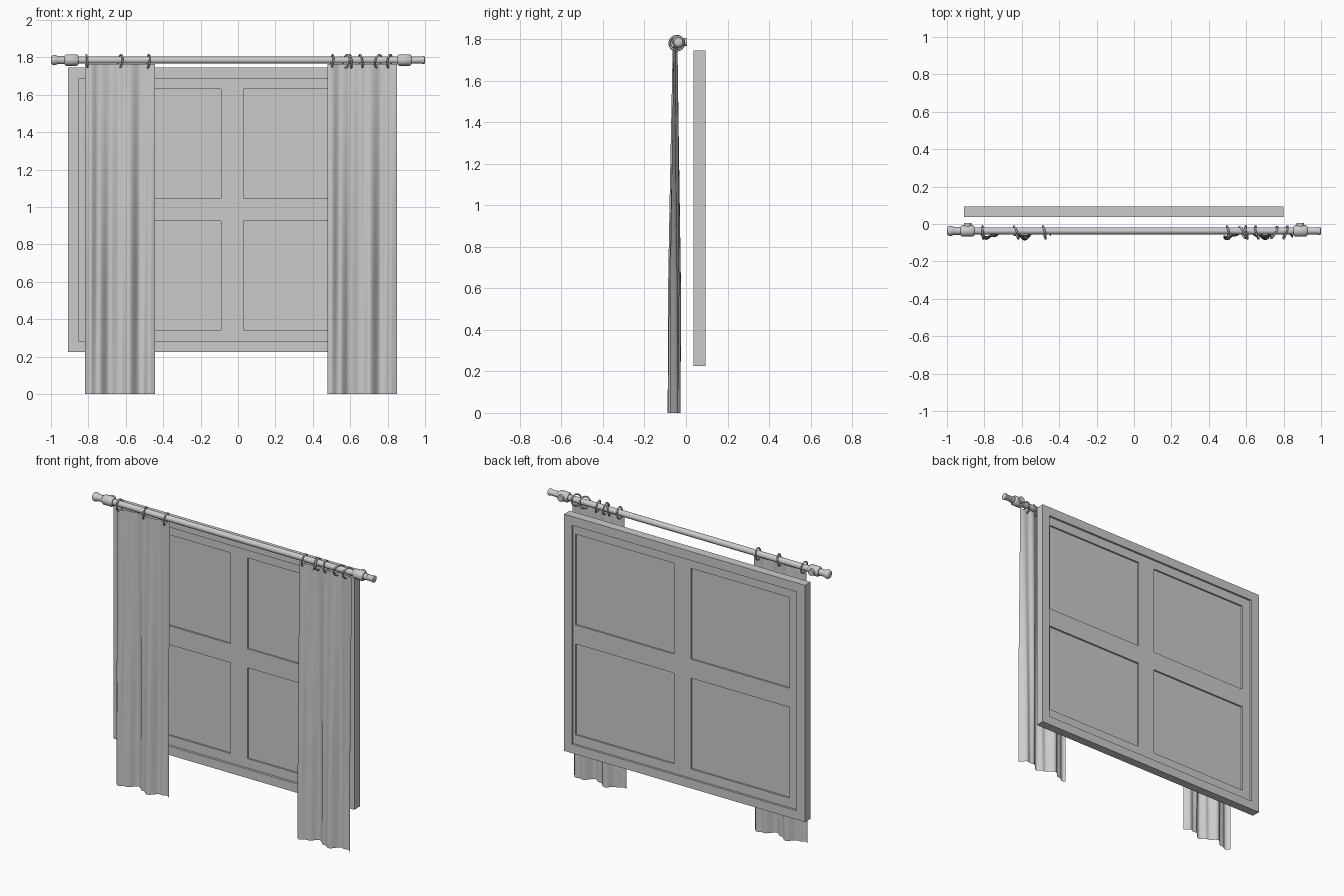
import bpy, bmesh, math
from mathutils import Matrix, Vector

if "Cube" in bpy.data.objects:
    bpy.data.objects.remove(bpy.data.objects["Cube"])

ROD_Y, ROD_Z = -0.037, 1.786


def finish(name, bm, smooth=False):
    bmesh.ops.recalc_face_normals(bm, faces=bm.faces)
    me = bpy.data.meshes.new(name)
    bm.to_mesh(me)
    bm.free()
    ob = bpy.data.objects.new(name, me)
    bpy.context.collection.objects.link(ob)
    if smooth:
        bpy.ops.object.select_all(action='DESELECT')
        ob.select_set(True)
        bpy.context.view_layer.objects.active = ob
        bpy.ops.object.shade_smooth_by_angle(angle=math.radians(40))
    return ob


def lattice(name, xs, zs, y0, y1, holes):
    """Slab on a grid of x and z lines with some cells left open."""
    bm = bmesh.new()
    v = [[bm.verts.new((x, y0, z)) for z in zs] for x in xs]
    for i in range(len(xs) - 1):
        for j in range(len(zs) - 1):
            if (i, j) not in holes:
                bm.faces.new((v[i][j], v[i + 1][j], v[i + 1][j + 1], v[i][j + 1]))
    res = bmesh.ops.extrude_face_region(bm, geom=bm.faces[:] + bm.edges[:] + bm.verts[:])
    moved = [g for g in res['geom'] if isinstance(g, bmesh.types.BMVert)]
    bmesh.ops.translate(bm, verts=moved, vec=(0, y1 - y0, 0))
    bmesh.ops.dissolve_limit(bm, angle_limit=0.01, verts=bm.verts, edges=bm.edges)
    return finish(name, bm)


def lathe_x(name, profile, seg=24):
    """Revolve (x, radius) points about the rod axis."""
    bm = bmesh.new()
    vs = [bm.verts.new((x, ROD_Y, ROD_Z + r)) for x, r in profile]
    es = [bm.edges.new(p) for p in zip(vs, vs[1:])]
    bmesh.ops.spin(bm, geom=vs + es, cent=(0, ROD_Y, ROD_Z), axis=(1, 0, 0),
                   angle=math.tau, steps=seg, use_merge=True)
    bmesh.ops.remove_doubles(bm, verts=bm.verts, dist=1e-5)
    return finish(name, bm, True)


# window: outer frame, sash with four lights (set slightly right), glass
lattice("window_frame", [-0.91, -0.85, 0.745, 0.80], [0.225, 0.282, 1.687, 1.745],
        0.037, 0.093, {(1, 1)})
lattice("window_sash", [-0.85, -0.79, -0.09, 0.03, 0.73, 0.797],
        [0.282, 0.342, 0.925, 1.047, 1.63, 1.687], 0.052, 0.08,
        {(1, 1), (1, 3), (3, 1), (3, 3)})
lattice("window_glass", [-0.80, 0.74], [0.33, 1.64], 0.063, 0.069, set())

# rod and its finials
lathe_x("curtain_rod", [(-0.95, 0), (-0.95, 0.019), (0.95, 0.019), (0.95, 0)])
lathe_x("finial_left", [(-1.0, 0), (-0.999, 0.015), (-0.994, 0.024), (-0.985, 0.028),
                        (-0.974, 0.026), (-0.962, 0.021), (-0.94, 0.021), (-0.93, 0.021), (-0.93, 0)])
lathe_x("finial_right", [(0.93, 0), (0.93, 0.018), (0.98, 0.018), (0.985, 0.021),
                         (0.996, 0.021), (1.0, 0.014), (1.0, 0)])

# wall brackets: collar round the rod with a round mounting boss behind
for side, s in (("left", -1), ("right", 1)):
    lathe_x("bracket_collar_" + side,
            [(s * 0.89 + d, r) for d, r in ((-0.037, 0.018), (-0.037, 0.024), (-0.028, 0.031),
                                            (0.028, 0.031), (0.037, 0.024), (0.037, 0.018))])
    bm = bmesh.new()
    bmesh.ops.create_cone(bm, cap_ends=True, segments=20, radius1=0.02, radius2=0.02, depth=0.03,
                          matrix=Matrix.Translation((s * 0.89, -0.01, ROD_Z)) @ Matrix.Rotation(math.pi / 2, 4, 'X'))
    finish("bracket_boss_" + side, bm, True)

# rings: x position, turn about z, tilt about y
rings = [(-0.808, 3, -4), (-0.63, 20, 8), (-0.48, 12, 6), (0.503, 10, 6), (0.58, 28, 10),
         (0.602, 8, -5), (0.657, 14, -8), (0.75, -28, 12), (0.81, -18, 8)]
for n, (x, yaw, tilt) in enumerate(rings):
    bpy.ops.mesh.primitive_torus_add(
        major_radius=0.035, minor_radius=0.005, major_segments=28, minor_segments=8,
        location=(x, -0.045, 1.78),
        rotation=(0, math.radians(90 + tilt), math.radians(yaw)))
    ob = bpy.context.object
    ob.name = "curtain_ring_%d" % (n + 1)
    bpy.ops.object.shade_smooth()


# curtains: soft vertical folds that deepen towards the hem
def curtain(name, x0, x1, phase, nx=60, nz=24):
    bm = bmesh.new()
    rows = []
    for j in range(nz + 1):
        t = j / nz
        depth = 0.012 + 0.020 * min(1, (1 - t) * 1.5)
        row = []
        for i in range(nx + 1):
            u = i / nx
            wave = 0.72 * math.sin(math.tau * 2 * u + phase + 0.5 * t) \
                + 0.28 * math.sin(math.tau * 5 * u + 1.3 * phase - 0.8 * t)
            row.append(bm.verts.new((x0 + (x1 - x0) * u + 0.004 * math.sin(math.tau * 3 * u),
                                     -0.052 - 0.006 * (1 - t) - depth * wave, 1.765 * t)))
        rows.append(row)
    for a, b in zip(rows, rows[1:]):
        for i in range(nx):
            bm.faces.new((a[i], a[i + 1], b[i + 1], b[i]))
    return finish(name, bm, True)


curtain("curtain_left", -0.817, -0.445, 0.2)
curtain("curtain_right", 0.478, 0.85, 0.6)
